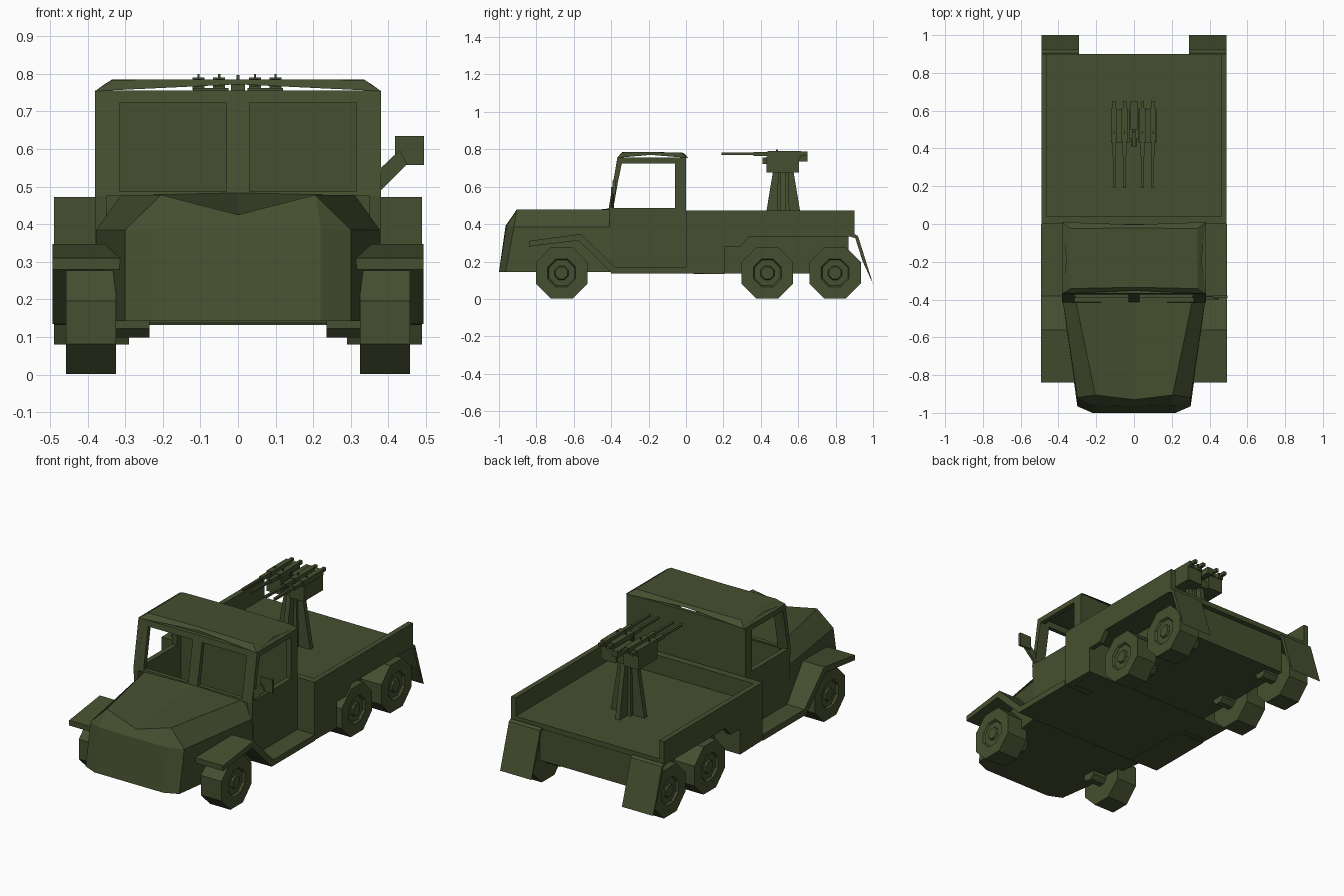
import bpy, bmesh, math
from mathutils import Vector

if "Cube" in bpy.data.objects:
    bpy.data.objects.remove(bpy.data.objects["Cube"])

olive = bpy.data.materials.new("olive green")
olive.diffuse_color = (0.060, 0.078, 0.029, 1)
olive.use_nodes = True
olive.node_tree.nodes["Principled BSDF"].inputs["Base Color"].default_value = olive.diffuse_color


def build(name, verts, faces, mirror=False):
    """Mesh object from points and faces, optionally mirrored across x."""
    bm = bmesh.new()
    vs = [bm.verts.new(v) for v in verts]
    for f in faces:
        bm.faces.new([vs[i] for i in f])
    if mirror:
        geo = bm.verts[:] + bm.edges[:] + bm.faces[:]
        new = bmesh.ops.duplicate(bm, geom=geo)["geom"]
        for v in new:
            if isinstance(v, bmesh.types.BMVert):
                v.co.x *= -1
        bmesh.ops.remove_doubles(bm, verts=bm.verts[:], dist=0.0005)
    bmesh.ops.recalc_face_normals(bm, faces=bm.faces[:])
    me = bpy.data.meshes.new(name)
    bm.to_mesh(me)
    bm.free()
    me.materials.append(olive)
    ob = bpy.data.objects.new(name, me)
    bpy.context.collection.objects.link(ob)
    return ob


def loft(name, a, b, mirror=False):
    """Solid between two matching loops."""
    n = len(a)
    faces = [tuple(range(n)), tuple(range(n, 2 * n))]
    faces += [(i, (i + 1) % n, n + (i + 1) % n, n + i) for i in range(n)]
    return build(name, list(a) + list(b), faces, mirror)


def side_prism(name, profile, x0, x1, mirror=False):
    """Side profile of (y, z) points extruded along x."""
    return loft(name, [(x0, y, z) for y, z in profile], [(x1, y, z) for y, z in profile], mirror)


def box(name, x0, x1, y0, y1, z0, z1, mirror=False):
    return side_prism(name, [(y0, z0), (y1, z0), (y1, z1), (y0, z1)], x0, x1, mirror)


def frame(name, outer, inner, depth):
    """Thick frame around an opening, mirrored across x."""
    n, d = len(outer), Vector(depth)
    pts = [Vector(p) for p in outer + inner]
    pts += [p + d for p in pts]
    faces = []
    for i in range(n):
        j = (i + 1) % n
        faces += [(i, j, n + j, n + i), (2 * n + i, 2 * n + j, 3 * n + j, 3 * n + i),
                  (i, j, 2 * n + j, 2 * n + i), (n + i, n + j, 3 * n + j, 3 * n + i)]
    ob = build(name, pts, faces)
    m = ob.modifiers.new("mirror", 'MIRROR')
    m.use_mirror_merge = False
    return ob


# Bonnet: tapered body with sloped shoulders and a dipped nose
hood = [(0, -1, .143), (.22, -1, .143), (.30, -.965, .143),
        (0, -.965, .39), (.22, -.96, .39), (.30, -.92, .385),
        (0, -.93, .425), (.205, -.905, .478),
        (.378, -.40, .143), (.378, -.40, .385), (.31, -.40, .478),
        (0, -.40, .485), (0, -.40, .143)]
build("bonnet", hood, [(0, 1, 4, 3), (1, 2, 5, 4), (3, 4, 7, 6), (4, 5, 7),
                       (2, 8, 9, 5), (5, 9, 10, 7), (6, 7, 10, 11),
                       (0, 12, 8, 2, 1), (8, 12, 11, 10, 9)], True)

# Cab: lower doors, window frames, split windscreen, back wall
side_prism("door", [(-.40, .14), (0, .14), (0, .48), (-.412, .48)], .35, .38, True)
frame("side_window_frame",
      [(.38, -.415, .475), (.38, -.367, .755), (.38, 0, .755), (.38, 0, .475)],
      [(.38, -.393, .485), (.38, -.343, .725), (.38, -.06, .725), (.38, -.06, .485)],
      (-.03, 0, 0))
frame("windscreen_frame",
      [(0, -.415, .475), (.38, -.415, .475), (.38, -.367, .755), (0, -.367, .755)],
      [(.03, -.413, .487), (.315, -.413, .487), (.315, -.372, .722), (.03, -.372, .722)],
      (0, .025, 0))
box("cab_back", -.38, .38, -.02, 0, .14, .755)
box("cab_floor", -.38, .38, -.40, 0, .137, .165)

# Roof: shallow cap whose rim arches up between the corners
rim = [(-.38, -.37, .754), (0, -.352, .772), (.38, -.37, .754), (.358, -.19, .77),
       (.38, .01, .754), (0, -.003, .772), (-.38, .01, .754), (-.358, -.19, .77)]
crown = [(-.335, -.342, .784), (0, -.335, .785), (.335, -.342, .784), (.335, -.19, .785),
         (.335, -.025, .782), (0, -.02, .783), (-.335, -.025, .782), (-.335, -.19, .785)]
loft("roof", rim, crown)

# Front mudguards flowing into running boards
guard = [(-.84, .31), (-.56, .347), (-.38, .17), (0, .17),
         (0, .135), (-.395, .135), (-.575, .312), (-.84, .28)]
side_prism("mudguard", guard, .31, .493, True)

# Wing mirror on one side
loft("mirror_arm", [(.37, -.40, .48), (.37, -.40, .54), (.43, -.40, .597), (.45, -.40, .56)],
     [(.37, -.385, .48), (.37, -.385, .54), (.43, -.385, .597), (.45, -.385, .56)])
box("wing_mirror", .418, .495, -.392, -.378, .557, .634)

# Load bed: side walls with wheel cut-out, headboard, floor, chassis
wall = [(0, .137), (.205, .132), (.205, .28), (.29, .28), (.34, .335),
        (.90, .335), (.90, .472), (0, .472)]
side_prism("bed_side", wall, .46, .49, True)
box("bed_headboard", -.46, .46, 0, .04, .137, .472)
box("bed_front_box", -.46, .46, .04, .205, .132, .35)
box("bed_floor", -.46, .46, .04, .90, .335, .365)
box("chassis", -.325, .325, 0, .87, .135, .336)

# Rear mud flaps
flap = [(.87, .335), (.905, .345), (.92, .335), (1.0, .08), (.945, .2), (.905, .325)]
side_prism("mud_flap", flap, .29, .49, True)


# Wheels: eight-sided tyre, recessed rim and raised hub
def octagon(x, r, y, z):
    r /= math.cos(math.pi / 8)
    return [(x, y + r * math.cos((i + .5) * math.pi / 4),
             z + r * math.sin((i + .5) * math.pi / 4)) for i in range(8)]


for label, y in (("front", -.665), ("middle", .435), ("rear", .797)):
    z = .139
    rings = [(.325, .138), (.457, .138), (.457, .075), (.445, .068), (.445, .037), (.455, .032)]
    pts = [p for x, r in rings for p in octagon(x, r, y, z)]
    faces = [tuple(range(8)), tuple(range(40, 48))]
    for k in range(5):
        faces += [(k * 8 + i, k * 8 + (i + 1) % 8, k * 8 + 8 + (i + 1) % 8, k * 8 + 8 + i)
                  for i in range(8)]
    build(label + "_wheel", pts, faces, True)
    loft(label + "_axle", octagon(.235, .04, y, z), octagon(.33, .04, y, z), True)

# Gun pedestal: tapered column with crossed fins
def taper(name, hx0, hy0, hx1, hy1, z0=.36, z1=.68, y=.52):
    def ring(a, b, z):
        return [(-a, y - b, z), (a, y - b, z), (a, y + b, z), (-a, y + b, z)]
    loft(name, ring(hx0, hy0, z0), ring(hx1, hy1, z1))


taper("pedestal_column", .035, .035, .028, .028)
taper("pedestal_long_fin", .014, .108, .014, .055)
taper("pedestal_cross_fin", .108, .014, .055, .014)

# Gun cradle and four guns
box("cradle", .025, .12, .43, .605, .675, .762, True)
box("cradle_bridge", -.025, .025, .45, .59, .675, .72)
box("sight_block", -.018, .018, .50, .65, .735, .772)
box("sight_rail", -.01, .01, .41, .50, .72, .755)
box("sight_pin", -.004, .004, .485, .493, .77, .797)
for i, x in enumerate((-.105, -.05, .045, .10)):
    n = "gun_%d_" % (i + 1)
    box(n + "receiver", x - .016, x + .016, .435, .615, .757, .79)
    box(n + "grip", x - .009, x + .009, .615, .65, .768, .787)
    box(n + "jacket", x - .011, x + .011, .36, .435, .765, .786)
    box(n + "barrel", x - .007, x + .007, .19, .36, .769, .782)
    box(n + "rear_sight", x - .003, x + .003, .48, .49, .788, .799)
